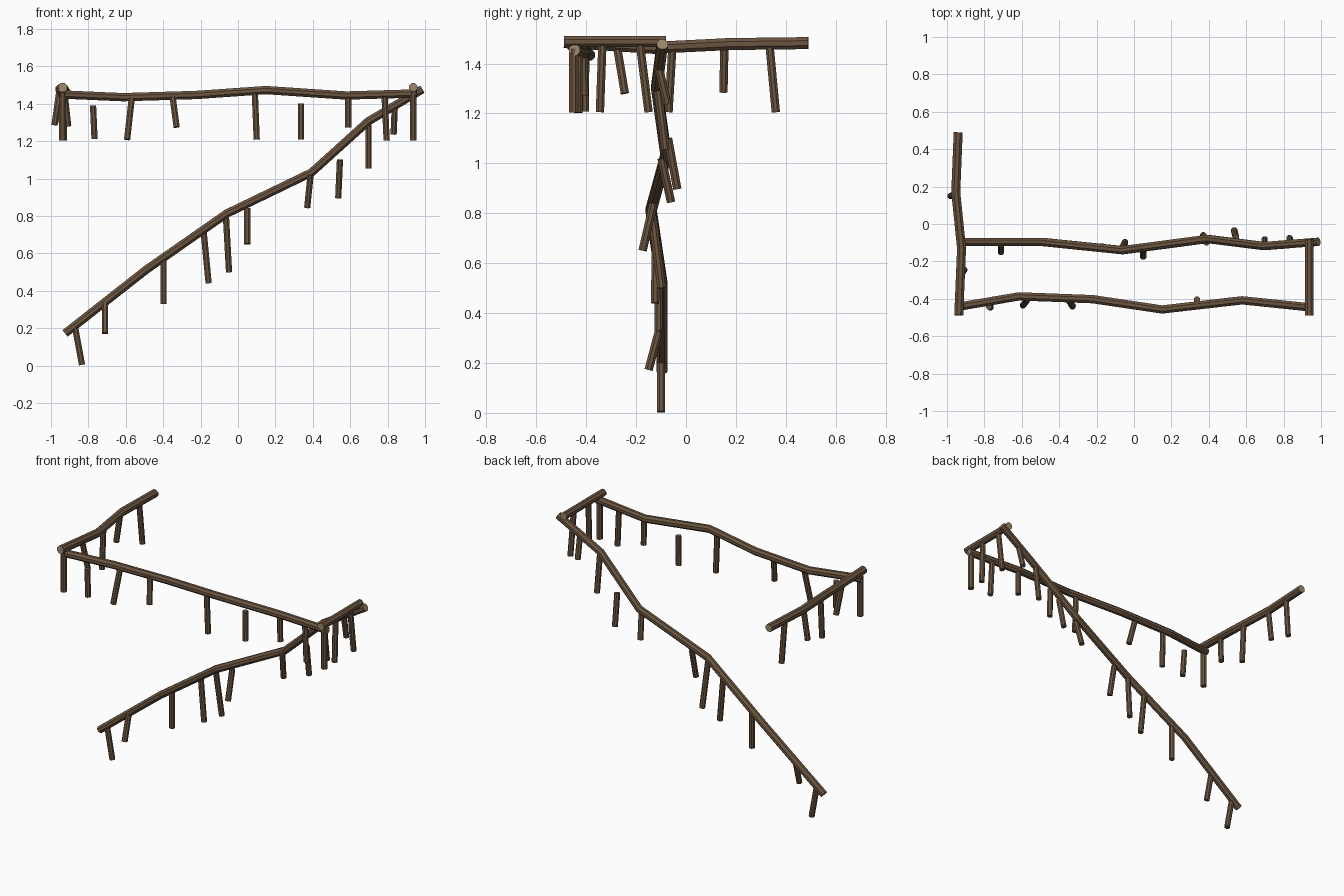
import bpy, bmesh, math
from mathutils import Vector


def material(name, rgb):
    m = bpy.data.materials.new(name)
    m.diffuse_color = (*rgb, 1)
    return m


BARK = material("bark_brown", (0.150, 0.092, 0.052))
CUT = material("cut_wood", (0.33, 0.235, 0.145))


def branch(name, points, radius, cut_ends=False, sides=8):
    """Sweep a polygon along a bent path and close both ends."""
    pts = [Vector(p) for p in points]
    bm = bmesh.new()
    rings = []
    for i, p in enumerate(pts):
        a, b = pts[max(i - 1, 0)], pts[min(i + 1, len(pts) - 1)]
        t = (b - a).normalized()
        ref = Vector((0, 0, 1)) if abs(t.z) < 0.85 else Vector((0, 1, 0))
        u = t.cross(ref).normalized()
        v = u.cross(t)
        angles = [2 * math.pi * (k + 0.5) / sides for k in range(sides)]
        rings.append([bm.verts.new(p + radius * (u * math.cos(w) + v * math.sin(w)))
                      for w in angles])
    for r0, r1 in zip(rings, rings[1:]):
        for k in range(sides):
            j = (k + 1) % sides
            bm.faces.new((r0[k], r0[j], r1[j], r1[k]))
    for ring in (rings[0], rings[-1]):
        bm.faces.new(ring).material_index = 1 if cut_ends else 0
    bmesh.ops.recalc_face_normals(bm, faces=bm.faces)
    mesh = bpy.data.meshes.new(name)
    bm.to_mesh(mesh)
    bm.free()
    mesh.materials.append(BARK)
    if cut_ends:
        mesh.materials.append(CUT)
    ob = bpy.data.objects.new(name, mesh)
    bpy.context.collection.objects.link(ob)
    return ob


# Crooked handrails
branch("stair_rail", [(-0.925, -0.096, 0.172), (-0.49, -0.096, 0.513), (-0.06, -0.14, 0.813),
                      (0.393, -0.08, 1.032), (0.695, -0.118, 1.305), (0.985, -0.095, 1.477)],
       0.024, True)
branch("front_rail", [(-0.955, -0.445, 1.45), (-0.615, -0.387, 1.435), (-0.22, -0.402, 1.447),
                      (0.15, -0.457, 1.473), (0.578, -0.408, 1.444), (0.955, -0.447, 1.455)],
       0.024, True)
branch("left_rail", [(-0.94, 0.49, 1.482), (-0.953, 0.17, 1.478),
                     (-0.922, -0.13, 1.463), (-0.937, -0.488, 1.487)], 0.026, True)
branch("right_rail", [(0.937, -0.08, 1.488), (0.937, -0.488, 1.488)], 0.024, True)

# Balusters as top point, bottom point
stair = [((-0.87, -0.1, 0.2), (-0.834, -0.1, 0.004)),
         ((-0.711, -0.108, 0.33), (-0.711, -0.15, 0.172)),
         ((-0.398, -0.11, 0.56), (-0.398, -0.11, 0.33)),
         ((-0.183, -0.12, 0.71), (-0.157, -0.124, 0.44)),
         ((-0.064, -0.135, 0.79), (-0.048, -0.098, 0.5)),
         ((0.05, -0.13, 0.84), (0.05, -0.174, 0.65)),
         ((0.388, -0.098, 1.02), (0.37, -0.06, 0.845)),
         ((0.545, -0.072, 1.1), (0.536, -0.035, 0.897)),
         ((0.698, -0.112, 1.29), (0.698, -0.082, 1.055)),
         ((0.838, -0.108, 1.38), (0.832, -0.075, 1.238))]
front = [((-0.775, -0.44, 1.39), (-0.767, -0.446, 1.212)),
         ((-0.568, -0.4, 1.43), (-0.593, -0.435, 1.208)),
         ((-0.35, -0.405, 1.44), (-0.328, -0.44, 1.275)),
         ((0.09, -0.45, 1.46), (0.1, -0.45, 1.208)),
         ((0.337, -0.404, 1.4), (0.337, -0.406, 1.208)),
         ((0.59, -0.41, 1.44), (0.59, -0.408, 1.272)),
         ((0.783, -0.43, 1.45), (0.795, -0.432, 1.203))]
left = [((-0.945, 0.335, 1.47), (-0.94, 0.36, 1.205)),
        ((-0.955, 0.154, 1.47), (-0.981, 0.15, 1.285)),
        ((-0.93, -0.055, 1.46), (-0.93, -0.07, 1.205)),
        ((-0.928, -0.275, 1.46), (-0.908, -0.245, 1.28))]
right = [((0.937, -0.185, 1.48), (0.937, -0.15, 1.205)),
         ((0.937, -0.335, 1.48), (0.937, -0.345, 1.205))]
for side, posts in (("stair", stair), ("front", front), ("left", left), ("right", right)):
    for i, ends in enumerate(posts):
        branch(f"{side}_baluster_{i + 1}", ends, 0.018)

# Straight corner posts
for side, x in (("left", -0.939), ("right", 0.937)):
    branch(f"{side}_corner_post", [(x, -0.45, 1.46), (x, -0.45, 1.203)], 0.02)
